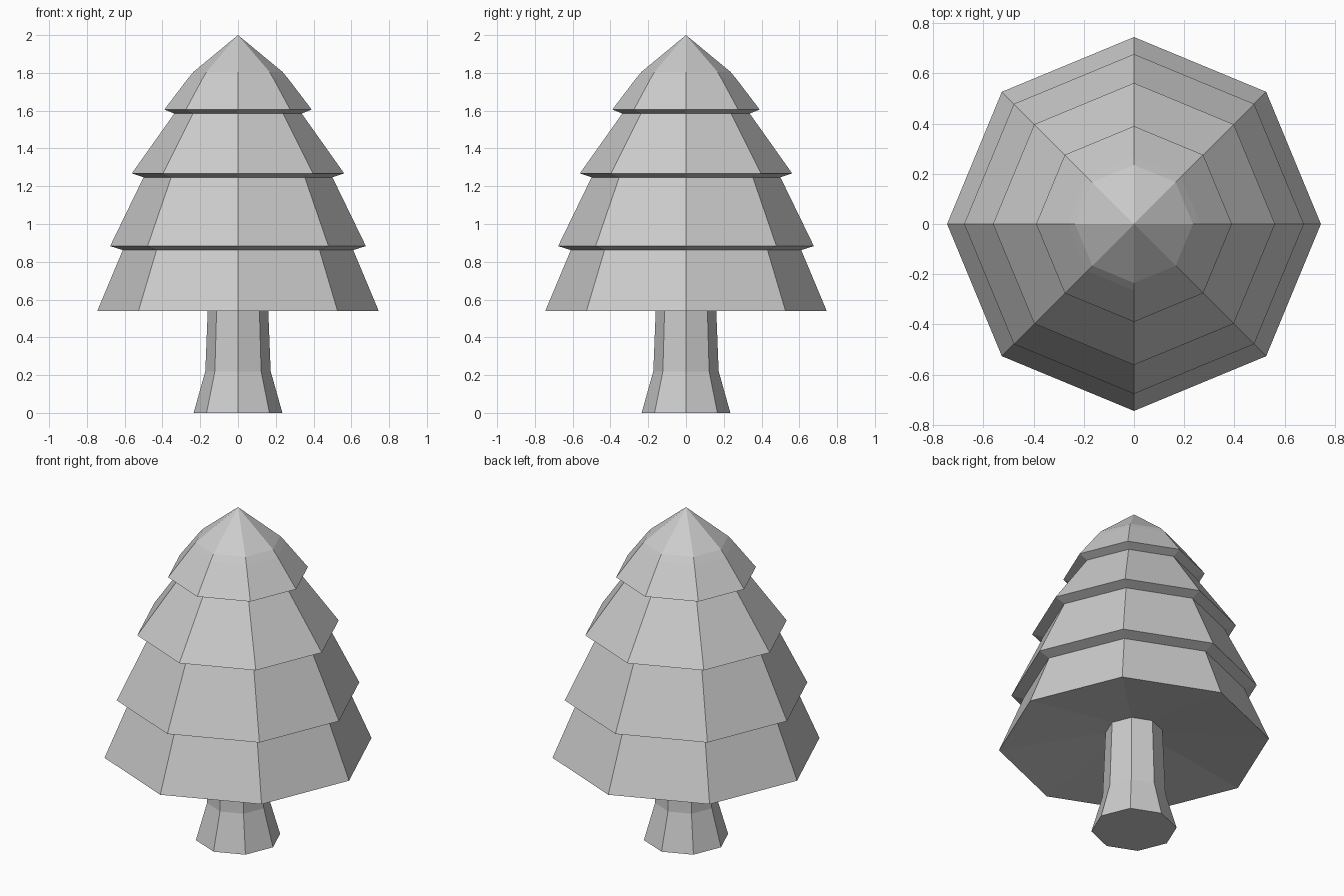
import bpy, bmesh
from math import cos, sin, pi

if "Cube" in bpy.data.objects:
    bpy.data.objects.remove(bpy.data.objects["Cube"])

SIDES = 8

def lathe(name, profile):
    """Eight-sided solid from (radius, height) points, bottom to top."""
    bm = bmesh.new()
    rings = []
    for r, z in profile:
        if r == 0:
            rings.append([bm.verts.new((0, 0, z))] * SIDES)
        else:
            rings.append([bm.verts.new((r * cos(2 * pi * i / SIDES),
                                        r * sin(2 * pi * i / SIDES), z))
                          for i in range(SIDES)])
    for a, b in zip(rings, rings[1:]):
        for i in range(SIDES):
            j = (i + 1) % SIDES
            bm.faces.new(list(dict.fromkeys((a[i], a[j], b[j], b[i]))))
    # Cap open ends
    if profile[0][0] > 0:
        bm.faces.new(rings[0][::-1])
    if profile[-1][0] > 0:
        bm.faces.new(rings[-1])
    bmesh.ops.recalc_face_normals(bm, faces=bm.faces)
    mesh = bpy.data.meshes.new(name)
    bm.to_mesh(mesh)
    bm.free()
    obj = bpy.data.objects.new(name, mesh)
    bpy.context.collection.objects.link(obj)
    return obj

# Flared trunk, meeting the hollowed underside of the foliage
lathe("trunk", [(0.235, 0), (0.173, 0.22), (0.157, 0.625)])

# Four stacked tiers with overhanging lips; the underside rises to the trunk
lathe("foliage", [
    (0, 0.64), (0.157, 0.622), (0.745, 0.54), (0.61, 0.862),
    (0.677, 0.883), (0.50, 1.247),
    (0.562, 1.268), (0.337, 1.585),
    (0.39, 1.606), (0.265, 1.77), (0.235, 1.806), (0, 2.0)])
